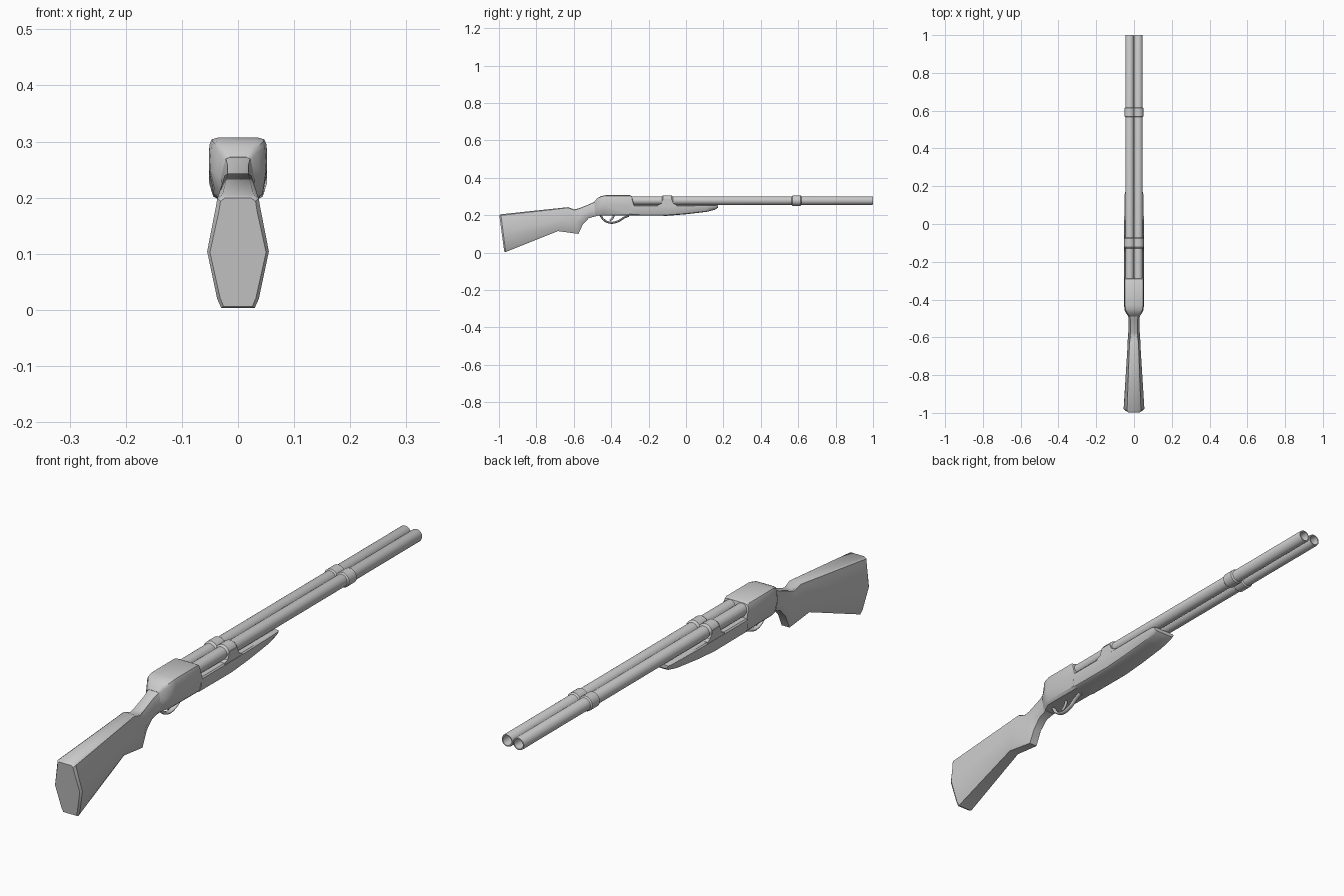
import bpy, bmesh, math
from mathutils import Vector

if "Cube" in bpy.data.objects:
    bpy.data.objects.remove(bpy.data.objects["Cube"])


def finish(name, bm, angle=35):
    bmesh.ops.recalc_face_normals(bm, faces=bm.faces)
    me = bpy.data.meshes.new(name)
    bm.to_mesh(me)
    bm.free()
    ob = bpy.data.objects.new(name, me)
    bpy.context.collection.objects.link(ob)
    bpy.ops.object.select_all(action='DESELECT')
    ob.select_set(True)
    bpy.context.view_layer.objects.active = ob
    bpy.ops.object.shade_smooth_by_angle(angle=math.radians(angle))
    return ob


def loft(name, sections):
    # section: top y, top z, bottom y, bottom z, half widths at top, middle, bottom
    bm = bmesh.new()
    rings = []
    for yt, zt, yb, zb, wt, wm, wb in sections:
        top, bot = Vector((0, yt, zt)), Vector((0, yb, zb))
        half = [(wt * .7, 0), (wt * .92, .03), (wt, .12), (wm, .5),
                (wb, .92), (wb * .8, 1)]
        pts = half + [(-x, t) for x, t in reversed(half)]
        rings.append([bm.verts.new(top.lerp(bot, t) + Vector((x, 0, 0))) for x, t in pts])
    for a, b in zip(rings, rings[1:]):
        for i in range(len(a)):
            j = (i + 1) % len(a)
            bm.faces.new((a[i], a[j], b[j], b[i]))
    bm.faces.new(rings[0])
    bm.faces.new(rings[-1])
    return finish(name, bm)


def turned(name, x, z, profile, n=24):
    # closed (radius, y) profile turned about the barrel axis
    bm = bmesh.new()
    rings = [[bm.verts.new((x + r * math.cos(2 * math.pi * k / n), y,
                            z + r * math.sin(2 * math.pi * k / n))) for k in range(n)]
             for r, y in profile]
    for a, b in zip(rings, rings[1:]):
        for i in range(n):
            j = (i + 1) % n
            bm.faces.new((a[i], a[j], b[j], b[i]))
    bm.faces.new(rings[0])
    bm.faces.new(rings[-1])
    return finish(name, bm)


def rod(name, pts, radius):
    cu = bpy.data.curves.new(name, 'CURVE')
    cu.dimensions = '3D'
    cu.bevel_depth = radius
    cu.bevel_resolution = 2
    cu.use_fill_caps = True
    sp = cu.splines.new('BEZIER')
    sp.bezier_points.add(len(pts) - 1)
    for p, (y, z) in zip(sp.bezier_points, pts):
        p.co = (0, y, z)
        p.handle_left_type = p.handle_right_type = 'AUTO'
    ob = bpy.data.objects.new(name, cu)
    bpy.context.collection.objects.link(ob)
    return ob


# Butt stock, pistol grip and neck
loft("stock", [
    (-.998, .199, -.972, .006, .034, .050, .032),
    (-.990, .205, -.964, .003, .040, .055, .037),
    (-.630, .243, -.685, .115, .026, .035, .024),
    (-.598, .231, -.575, .100, .022, .032, .020),
    (-.575, .236, -.552, .150, .021, .029, .019),
    (-.515, .260, -.520, .184, .020, .028, .020),
    (-.470, .280, -.480, .195, .026, .032, .024),
])

# Receiver, stepping down into the fore-end
loft("receiver", [
    (-.490, .272, -.490, .195, .022, .029, .022),
    (-.475, .291, -.475, .197, .034, .040, .030),
    (-.455, .302, -.455, .199, .048, .050, .040),
    (-.430, .307, -.440, .199, .051, .052, .044),
    (-.300, .307, -.300, .198, .051, .052, .044),
    (-.290, .302, -.290, .198, .050, .052, .044),
    (-.278, .256, -.278, .198, .051, .052, .044),
])
loft("fore_end", [
    (-.285, .256, -.285, .198, .052, .052, .044),
    (-.100, .256, -.100, .197, .052, .052, .044),
    (.000, .256, .000, .205, .052, .052, .043),
    (.110, .256, .110, .218, .051, .050, .041),
    (.155, .255, .155, .229, .050, .048, .040),
    (.170, .253, .170, .240, .046, .045, .038),
])

# Barrels, muzzle bores and bands
BX, BZ = .0232, .278
for side, s in (("left", -1), ("right", 1)):
    turned("barrel_" + side, s * BX, BZ,
           [(.0228, -.31), (.0228, .996), (.0215, 1), (.0175, 1), (.0165, .995), (.0165, .75)])
    turned("front_band_" + side, s * BX, BZ,
           [(.0225, .565), (.0275, .570), (.0275, .613), (.0225, .618)])
    turned("rear_band_" + side, s * BX, BZ,
           [(.0225, -.130), (.0285, -.122), (.0285, -.078), (.0225, -.070)])

# Saddle under the rear band, flaring into the fore-end
bm = bmesh.new()
prof = [(-.150, .245), (-.150, .256), (-.133, .262), (-.122, .288),
        (-.078, .288), (-.067, .262), (-.050, .256), (-.050, .245)]
f = bm.faces.new([bm.verts.new((-.0515, y, z)) for y, z in prof])
ext = bmesh.ops.extrude_face_region(bm, geom=[f])
bmesh.ops.translate(bm, vec=(.103, 0, 0),
                    verts=[v for v in ext["geom"] if isinstance(v, bmesh.types.BMVert)])
finish("band_saddle", bm)

# Trigger guard and trigger
rod("trigger_guard", [(-.458, .200), (-.440, .176), (-.405, .160), (-.362, .168),
                      (-.335, .185), (-.305, .198)], .0055).scale.x = 1.6
rod("trigger", [(-.385, .203), (-.392, .185), (-.407, .172)], .005)
